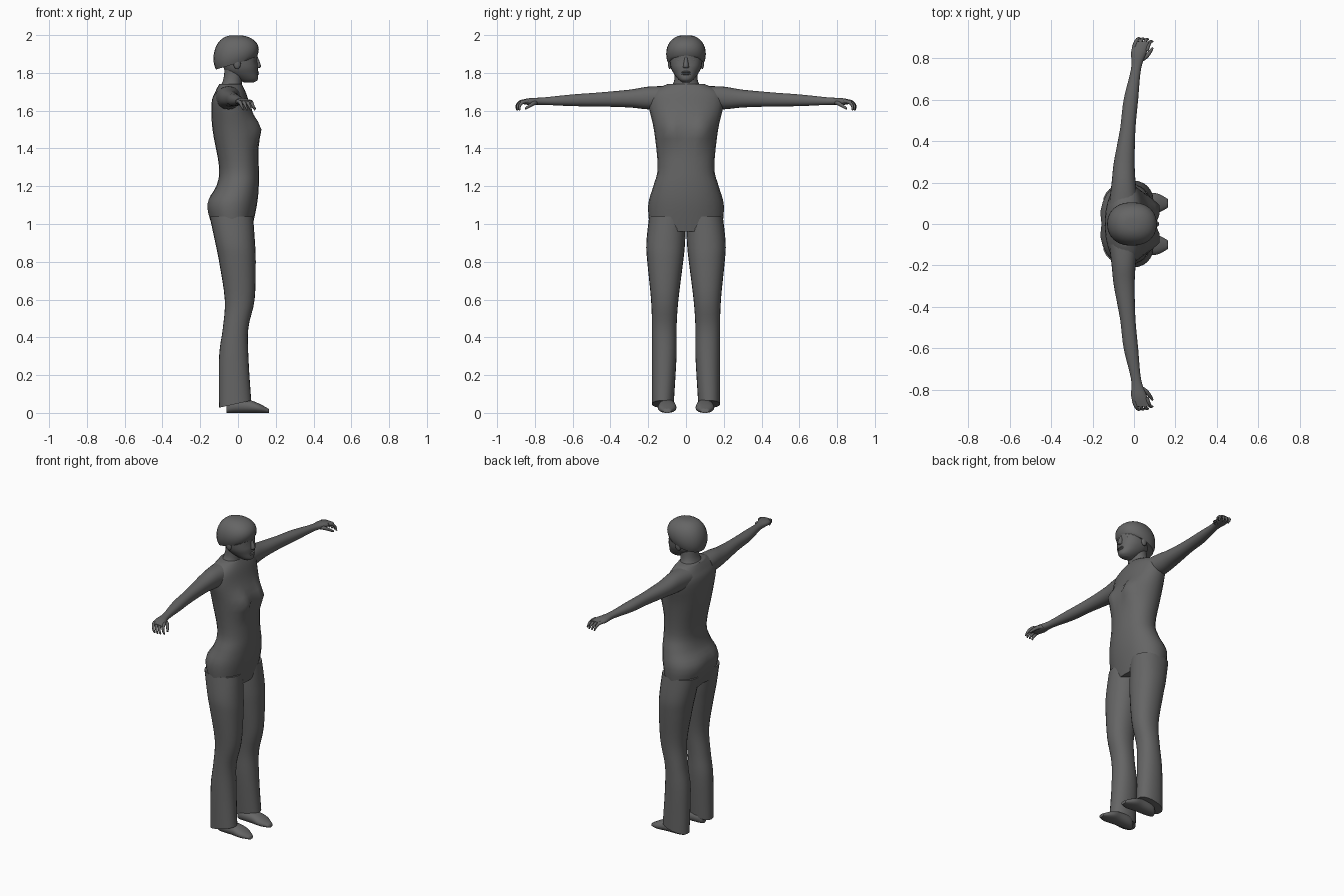
import bpy, bmesh, math
from mathutils import Vector

cube = bpy.data.objects.get("Cube")
if cube:
    bpy.data.objects.remove(cube, do_unlink=True)

grey = bpy.data.materials.new("dark grey")
grey.use_nodes = True
grey.diffuse_color = (0.13, 0.13, 0.13, 1)
grey.node_tree.nodes["Principled BSDF"].inputs["Base Color"].default_value = grey.diffuse_color


def power(value, roundness):
    return math.copysign(abs(value) ** (2 / roundness), value)


def ring(centre, a, b, roundness=2.2, count=24):
    """Rounded cross-section spanned by the half axes a and b."""
    turns = [2 * math.pi * i / count for i in range(count)]
    return [Vector(centre)
            + Vector(a) * power(math.cos(turn), roundness)
            + Vector(b) * power(math.sin(turn), roundness) for turn in turns]


def level(z, back, front, inner, outer, slope=0):
    """Cross-section lying flat, or sloping along x."""
    depth, width = (front - back) / 2, (outer - inner) / 2
    return ring((back + depth, inner + width, z), (depth, 0, depth * slope), (0, width, 0))


def smooth_rows(keys, steps=4):
    """Pass a smooth curve through rows of measurements."""
    rows = []
    last = len(keys) - 1
    for i in range(last):
        p, q, r, s = keys[max(i - 1, 0)], keys[i], keys[i + 1], keys[min(i + 2, last)]
        for step in range(steps):
            t = step / steps
            rows.append([b + t / 2 * (c - a + t * (2 * a - 5 * b + 4 * c - d
                                                   + t * (3 * b - a - 3 * c + d)))
                         for a, b, c, d in zip(p, q, r, s)])
    return rows + [list(keys[last])]


def finish(name, bm, mirror):
    bmesh.ops.recalc_face_normals(bm, faces=bm.faces)
    mesh = bpy.data.meshes.new(name)
    bm.to_mesh(mesh)
    bm.free()
    mesh.materials.append(grey)
    ob = bpy.data.objects.new(name, mesh)
    bpy.context.collection.objects.link(ob)
    if mirror:
        mod = ob.modifiers.new("mirror", "MIRROR")
        mod.use_axis = (False, True, False)
        mod.use_mirror_merge = False
    bpy.ops.object.select_all(action="DESELECT")
    ob.select_set(True)
    bpy.context.view_layer.objects.active = ob
    bpy.ops.object.shade_smooth_by_angle(angle=math.radians(60))


def loft(name, rings, mirror=False, shape=None):
    """Skin a row of cross-sections, then adjust each point by a rule."""
    bm = bmesh.new()
    rows = [[bm.verts.new(point) for point in section] for section in rings]
    for low, high in zip(rows, rows[1:]):
        for i in range(len(low)):
            bm.faces.new((low[i - 1], low[i], high[i], high[i - 1]))
    bm.faces.new(rows[0])
    bm.faces.new(rows[-1])
    if shape:
        for vert in bm.verts:
            shape(vert.co)
    finish(name, bm, mirror)


def ball(name, centre, size, mirror=False):
    bm = bmesh.new()
    bmesh.ops.create_uvsphere(bm, u_segments=12, v_segments=8, radius=1)
    for vert in bm.verts:
        vert.co = Vector(centre) + vert.co * Vector(size)
    finish(name, bm, mirror)


def finger(name, points, thickness):
    """Tapered tube along a path."""
    path = [Vector(p) for p in smooth_rows(points, steps=3)]
    last = len(path) - 1
    rings = []
    for i, point in enumerate(path):
        along = (path[min(i + 1, last)] - path[max(i - 1, 0)]).normalized()
        side = along.cross(Vector((0, 0, 1))).normalized()
        radius = thickness * (1 - 0.6 * (i / last) ** 2)
        rings.append(ring(point, side * radius, along.cross(side) * radius, count=8))
    loft(name, rings, mirror=True)


def falloff(distance, reach):
    return math.exp(-(distance / reach) ** 2)


def body_shape(co):
    # Bust, and the hollow between the buttocks
    if co.x > 0:
        co.x += 0.04 * falloff(abs(co.y) - 0.08, 0.05) * falloff(co.z - 1.5, 0.06)
    elif co.z < 1.15:
        co.x += 0.01 * falloff(co.y, 0.02)


def hem_shape(co):
    # Trouser hem, lower at the heel
    co.x += 0.0
    co.z += 0.3 * co.x * max(0, 1 - co.z / 0.2)


def face_shape(co):
    # Eye sockets
    if co.x > 0.04:
        co.x -= 0.01 * falloff(abs(co.y) - 0.035, 0.02) * falloff(co.z - 1.87, 0.015)


# Torso: height, back, front, half width
torso = [(0.96, -0.13, 0.07, 0.19), (1.1, -0.167, 0.1, 0.2), (1.2, -0.115, 0.11, 0.173),
         (1.3, -0.1, 0.11, 0.15), (1.5, -0.135, 0.1, 0.17), (1.64, -0.14, 0.06, 0.2),
         (1.7, -0.12, 0.04, 0.18), (1.74, -0.1, 0.02, 0.1)]
loft("torso", [level(z, back, front, -half, half)
               for z, back, front, half in smooth_rows(torso)], shape=body_shape)

# Neck
neck = [(1.69, -0.11, 0.03, 0.11), (1.75, -0.08, 0.02, 0.065), (1.82, -0.07, 0.03, 0.06)]
loft("neck", [level(z, back, front, -half, half, slope=-0.15)
              for z, back, front, half in smooth_rows(neck)])

# Trouser legs: height, back, front, inner side, outer side
trousers = [(0.05, -0.1, 0.07, 0.065, 0.18), (0.3, -0.1, 0.055, 0.05, 0.18),
            (0.45, -0.08, 0.055, 0.05, 0.18), (0.6, -0.07, 0.088, 0.04, 0.185),
            (0.8, -0.1, 0.094, 0.015, 0.205), (0.9, -0.12, 0.09, 0.005, 0.21),
            (1.04, -0.15, 0.08, 0, 0.195)]
loft("trouser_leg", [level(*row) for row in smooth_rows(trousers)], mirror=True, shape=hem_shape)

# Shoes: position along the foot, half width, height
shoe = [(-0.06, 0.02, 0.04), (-0.03, 0.04, 0.07), (0.05, 0.045, 0.07),
        (0.11, 0.048, 0.05), (0.165, 0.02, 0.02)]
loft("shoe", [ring((x, 0.1, height / 2), (0, half, 0), (0, 0, height / 2))
              for x, half, height in smooth_rows(shoe)], mirror=True)

# Arms and palms: distance out, centre and half size along x, half height
arm = [(0.1, -0.05, 0.07, 0.06), (0.2, -0.05, 0.058, 0.06), (0.3, -0.047, 0.05, 0.047),
       (0.46, -0.03, 0.037, 0.037), (0.6, -0.015, 0.035, 0.031), (0.75, 0.01, 0.024, 0.02),
       (0.83, 0.024, 0.038, 0.018), (0.88, 0.037, 0.036, 0.008)]
loft("arm", [ring((x, y, 1.673 - 0.03 * y), (depth, 0, 0), (0, 0, height))
             for y, x, depth, height in smooth_rows(arm)], mirror=True)

# Fingers fan forward from the palm and curl down
fingers = ["little_finger", "ring_finger", "middle_finger", "index_finger"]
for i, name in enumerate(fingers):
    x, y = 0.02 * i, 0.865 - 0.006 * i
    reach = 0.038 - 0.004 * abs(i - 2)
    finger(name, [(x, y - 0.01, 1.65), (x + 0.01, y + reach / 2, 1.645),
                  (x + 0.02, y + reach, 1.625), (x + 0.03, y + reach, 1.603)], 0.01)
finger("thumb", [(0.02, 0.79, 1.645), (0.06, 0.81, 1.637), (0.09, 0.85, 1.61)], 0.013)

# Head: height, back, front, half width
head = [(1.75, 0.03, 0.085, 0.02), (1.765, 0, 0.105, 0.04), (1.8, -0.06, 0.105, 0.067),
        (1.84, -0.08, 0.105, 0.083), (1.93, -0.1, 0.1, 0.09)]
loft("head", [level(z, back, front, -half, half)
              for z, back, front, half in smooth_rows(head)], shape=face_shape)

# Facial features
nose = [(1.825, 0.105, 0.012), (1.835, 0.122, 0.015), (1.885, 0.104, 0.007)]
loft("nose", [level(z, 0.08, tip, -half, half) for z, tip, half in smooth_rows(nose)])
for name, height in [("upper_lip", 1.804), ("lower_lip", 1.794)]:
    ball(name, (0.1, 0, height), (0.012, 0.024, 0.006))
ball("eye", (0.08, 0.035, 1.868), (0.012, 0.015, 0.008), mirror=True)
ball("ear", (-0.005, 0.086, 1.85), (0.02, 0.01, 0.03), mirror=True)

# Short hair: a dome whose lower edge rises towards the forehead
hair = []
for degrees in range(-30, 90, 10):
    rise = math.sin(math.radians(degrees))
    spread = math.cos(math.radians(degrees)) ** 0.8
    hair.append(level(1.9 + 0.1 * rise, -0.01 - 0.12 * spread, -0.01 + 0.12 * spread,
                      -0.105 * spread, 0.105 * spread, slope=0.2 * (1 - rise)))
loft("hair", hair)
